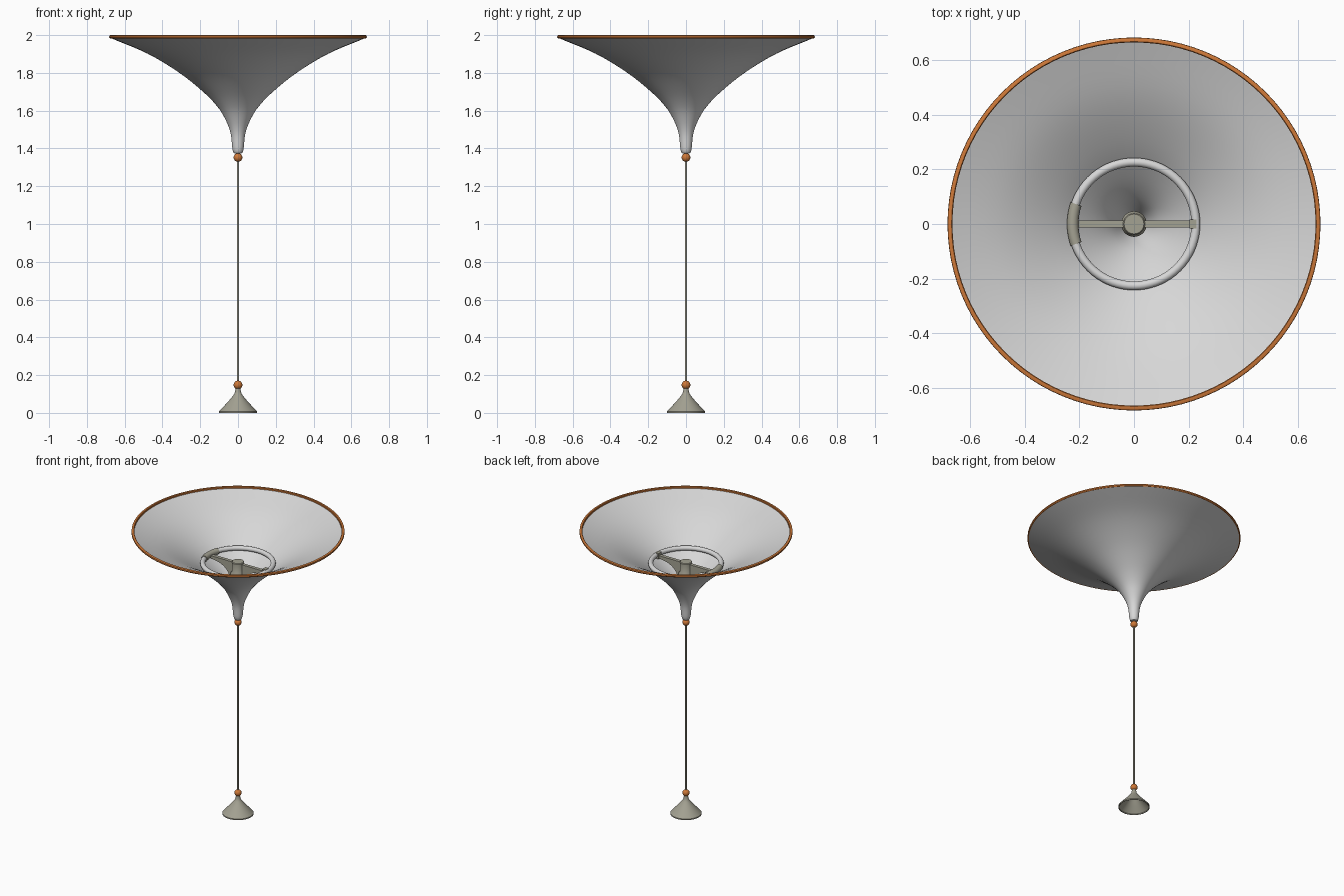
import bpy, bmesh, math
from mathutils import Vector

if "Cube" in bpy.data.objects:
    bpy.data.objects.remove(bpy.data.objects["Cube"])


def mat(name, rgb):
    m = bpy.data.materials.new(name)
    m.diffuse_color = (*rgb, 1)
    m.use_nodes = True
    m.node_tree.nodes["Principled BSDF"].inputs["Base Color"].default_value = m.diffuse_color
    return m


WHITE = mat("soft white", (0.68, 0.68, 0.68))
BEIGE = mat("warm grey", (0.37, 0.36, 0.29))
ORANGE = mat("copper orange", (0.62, 0.19, 0.04))


def finish(name, bm, material, angle=40):
    bmesh.ops.recalc_face_normals(bm, faces=bm.faces)
    me = bpy.data.meshes.new(name)
    bm.to_mesh(me)
    bm.free()
    me.materials.append(material)
    ob = bpy.data.objects.new(name, me)
    bpy.context.collection.objects.link(ob)
    bpy.ops.object.select_all(action='DESELECT')
    ob.select_set(True)
    bpy.context.view_layer.objects.active = ob
    bpy.ops.object.shade_smooth_by_angle(angle=math.radians(angle))
    return ob


def smooth(pts, sub=5):
    """Catmull-Rom curve through 2D points."""
    p = [Vector(q) for q in pts]
    p = [2 * p[0] - p[1]] + p + [2 * p[-1] - p[-2]]
    out = []
    for i in range(1, len(p) - 2):
        a, b, c, d = p[i - 1:i + 3]
        for k in range(sub):
            t = k / sub
            out.append(0.5 * (2 * b + (c - a) * t + (2 * a - 5 * b + 4 * c - d) * t * t
                              + (3 * b - a - 3 * c + d) * t ** 3))
    return out + [p[-2]]


def lathe(name, profile, material, seg=64, closed=False):
    """Spin an (r, z) profile around z."""
    bm = bmesh.new()
    vs = [bm.verts.new((r, 0, z)) for r, z in profile]
    es = [bm.edges.new(e) for e in zip(vs, vs[1:])]
    if closed:
        es.append(bm.edges.new((vs[-1], vs[0])))
    bmesh.ops.spin(bm, geom=vs + es, cent=(0, 0, 0), axis=(0, 0, 1),
                   angle=math.tau, steps=seg, use_duplicate=False)
    bmesh.ops.remove_doubles(bm, verts=bm.verts, dist=1e-5)
    return finish(name, bm, material)


def ring_arc(name, radius, tube, z, a0, a1, material, seg):
    """Torus, or a capped part of one."""
    full = abs(a1 - a0 - math.tau) < 1e-4
    bm = bmesh.new()
    rows = []
    for i in range(seg if full else seg + 1):
        a = a0 + (a1 - a0) * i / seg
        row = []
        for j in range(16):
            t = math.tau * j / 16
            r = radius + tube * math.cos(t)
            row.append(bm.verts.new((r * math.cos(a), r * math.sin(a), z + tube * math.sin(t))))
        rows.append(row)
    for i in range(seg):
        p, q = rows[i], rows[(i + 1) % len(rows)]
        for j in range(16):
            k = (j + 1) % 16
            bm.faces.new((p[j], p[k], q[k], q[j]))
    if not full:
        bm.faces.new(rows[0])
        bm.faces.new(rows[-1])
    return finish(name, bm, material)


# flared shade: outer skin and thin inner skin
outer = smooth([(0.022, 1.375), (0.03, 1.40), (0.039, 1.48), (0.065, 1.55), (0.108, 1.62),
                (0.185, 1.70), (0.31, 1.80), (0.475, 1.90), (0.678, 1.986)])
inner = [(max(r - 0.006, 0.012), z + 0.005) for r, z in outer]
lathe("shade", [(0, 1.372)] + [tuple(p) for p in outer] + inner[::-1] + [(0, 1.38)], WHITE, 96)

# coloured rim band
lathe("shade_rim", [(0.664, 1.986), (0.678, 1.983), (0.682, 1.989), (0.681, 1.998),
                    (0.677, 2.0), (0.667, 2.0), (0.664, 1.997)], ORANGE, 96, closed=True)

# light tube ring with its connector sleeve
RZ = 1.77
ring_arc("tube_ring", 0.226, 0.016, RZ, 0, math.tau, WHITE, 72)
ring_arc("tube_connector", 0.224, 0.021, RZ, math.radians(161), math.radians(199), BEIGE, 12)

# central hub
lathe("hub", [(0, 1.50), (0.04, 1.50), (0.047, 1.60), (0.047, 1.70), (0.04, 1.71),
              (0.04, 1.778), (0.036, 1.782), (0, 1.782)], BEIGE, 32)


# arms with curved gussets below, one per side
def extrude_profile(name, pts, half, material):
    bm = bmesh.new()
    f = bm.faces.new([bm.verts.new((x, -half, z)) for x, z in pts])
    res = bmesh.ops.extrude_face_region(bm, geom=[f])
    bmesh.ops.translate(bm, vec=(0, 2 * half, 0),
                        verts=[v for v in res["geom"] if isinstance(v, bmesh.types.BMVert)])
    return finish(name, bm, material, 30)


for side, s in (("left", -1), ("right", 1)):
    under = smooth([(0.205, 1.755), (0.13, 1.738), (0.08, 1.705), (0.042, 1.64)], 4)
    web = [(0.03, 1.772), (0.21, 1.772)] + [tuple(p) for p in under] + [(0.03, 1.64)]
    extrude_profile("arm_" + side, [(s * x, z) for x, z in web], 0.012, BEIGE)
# clip gripping the free side of the ring
extrude_profile("ring_clip", [(0.203, 1.748), (0.228, 1.748), (0.228, 1.789), (0.203, 1.789)],
                0.016, BEIGE)

# cable and the two ball joints
lathe("cable", [(0.006, 0.14), (0.006, 1.36)], BEIGE, 12)
for name, z in (("lower_ball", 0.148), ("upper_ball", 1.352)):
    bm = bmesh.new()
    bmesh.ops.create_uvsphere(bm, u_segments=32, v_segments=16, radius=0.023)
    bmesh.ops.translate(bm, vec=(0, 0, z), verts=bm.verts)
    finish(name, bm, ORANGE)

# hollow ceiling cup
cup = smooth([(0.1, 0.008), (0.065, 0.046), (0.035, 0.08), (0.018, 0.105), (0.012, 0.135)])
lathe("ceiling_cup", [(0.096, 0.0), (0.1, 0.0)] + [tuple(p) for p in cup] + [(0, 0.135), (0, 0.10)]
      + [(0.014, 0.10), (0.033, 0.074), (0.062, 0.042), (0.096, 0.006)], BEIGE, 48, closed=True)
